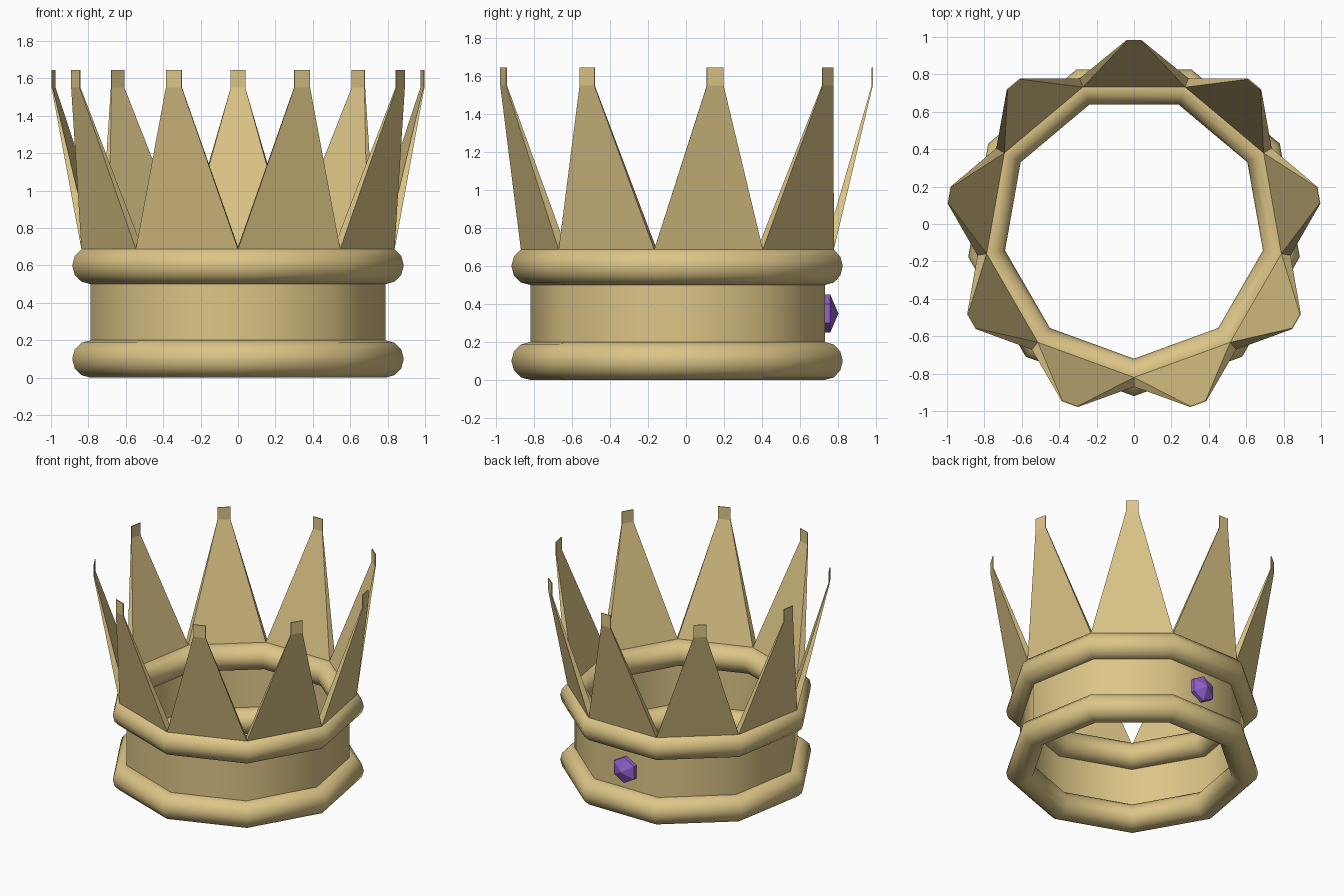
import bpy, bmesh
from math import sin, cos, pi, radians

if "Cube" in bpy.data.objects:
    bpy.data.objects.remove(bpy.data.objects["Cube"])

N, CY = 9, -0.02          # nine-sided crown, slightly off the origin
R, TUBE = 0.80, 0.10      # wall radius and rim thickness


def material(name, color):
    m = bpy.data.materials.new(name)
    m.diffuse_color = color
    m.use_nodes = True
    m.node_tree.nodes["Principled BSDF"].inputs["Base Color"].default_value = m.diffuse_color
    return m


gold = material("gold", (0.72, 0.56, 0.24, 1))
purple = material("purple", (0.30, 0.12, 0.62, 1))


def finish(name, bm, mat, smooth):
    bmesh.ops.recalc_face_normals(bm, faces=bm.faces)
    me = bpy.data.meshes.new(name)
    bm.to_mesh(me)
    bm.free()
    me.materials.append(mat)
    for p in me.polygons:
        p.use_smooth = smooth
    ob = bpy.data.objects.new(name, me)
    bpy.context.collection.objects.link(ob)
    return ob


def lathe(name, profile, closed):
    """Turn an (r, z) profile around nine sides, with a corner at the front."""
    bm = bmesh.new()
    rows = []
    for i in range(N):
        a = -pi / 2 + 2 * pi * i / N
        rows.append([bm.verts.new((r * cos(a), CY + r * sin(a), z)) for r, z in profile])
    n = len(profile)
    for i in range(N):
        p, q = rows[i], rows[(i + 1) % N]
        for j in range(n if closed else n - 1):
            k = (j + 1) % n
            bm.faces.new((p[j], q[j], q[k], p[k]))
    return finish(name, bm, gold, True)


# Band and the two rounded rims
lathe("band", [(R, 0.1), (R, 0.6)], False)
for name, zc in (("lower_rim", 0.1), ("upper_rim", 0.6)):
    tube = [(R + TUBE * cos(radians(30 * k)), zc + TUBE * sin(radians(30 * k)))
            for k in range(12)]
    lathe(name, tube, True)

# Spikes: wedges rising from the upper rim, leaning out to a narrow upright tab
half = pi / N
for i in range(N):
    a = pi / 2 + 2 * pi * i / N
    hw = 0.039 if i == 0 else 0.045
    # (inner radius, inner z, inner half width, outer radius, outer z, outer half width)
    levels = [
        (R * cos(half), 0.70, R * sin(half), 0.85 * cos(half), 0.687, 0.85 * sin(half)),
        (0.998, 1.55, hw, 1.004, 1.55, hw),
        (0.998, 1.645, hw, 1.004, 1.645, hw),
    ]
    bm = bmesh.new()
    loops = []
    for ri, zi, wi, ro, zo, wo in levels:
        corners = [(ri, -wi, zi), (ro, -wo, zo), (ro, wo, zo), (ri, wi, zi)]
        loops.append([bm.verts.new((r * cos(a) - w * sin(a),
                                    CY + r * sin(a) + w * cos(a), z))
                      for r, w, z in corners])
    for lo, hi in zip(loops, loops[1:]):
        for j in range(4):
            k = (j + 1) % 4
            bm.faces.new((lo[j], lo[k], hi[k], hi[j]))
    bm.faces.new(loops[0])
    bm.faces.new(loops[-1])
    finish(f"spike_{i + 1}", bm, gold, False)

# Six-sided gem with a pointed face, set on the back of the band
bm = bmesh.new()
base, girdle = [[bm.verts.new((0.1 * sin(k * pi / 3), y, 0.35 + 0.1 * cos(k * pi / 3)))
                 for k in range(6)] for y in (0.725, 0.76)]
apex = bm.verts.new((0, 0.803, 0.35))
bm.faces.new(base)
for j in range(6):
    k = (j + 1) % 6
    bm.faces.new((base[j], base[k], girdle[k], girdle[j]))
    bm.faces.new((girdle[j], girdle[k], apex))
finish("gem", bm, purple, False)
